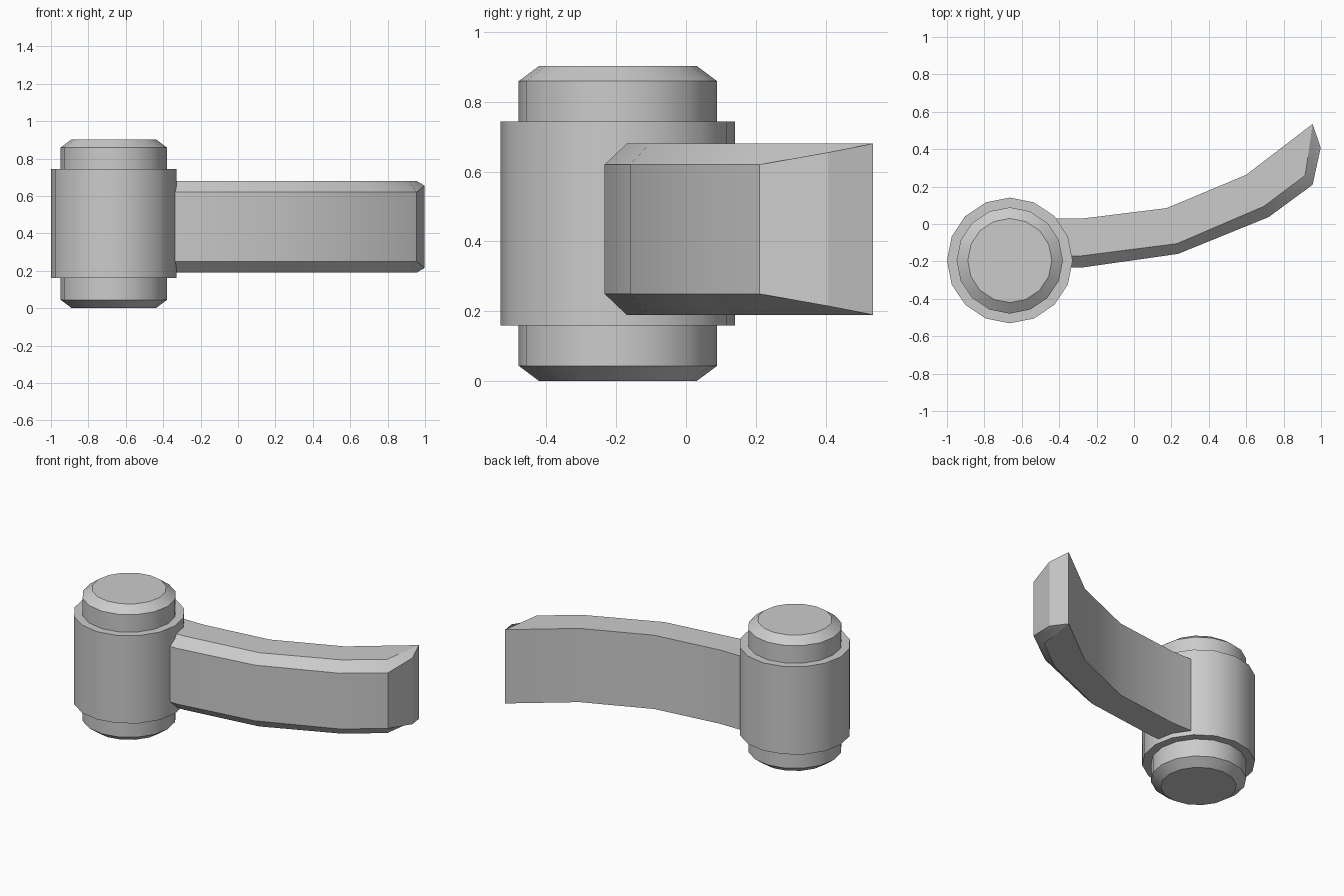
import bpy, bmesh, math

cube = bpy.data.objects.get("Cube")
if cube:
    bpy.data.objects.remove(cube, do_unlink=True)

metal = bpy.data.materials.new("light_grey_metal")
metal.use_nodes = True
GREY = (0.6, 0.6, 0.6, 1)
metal.diffuse_color = GREY
metal.node_tree.nodes["Principled BSDF"].inputs["Base Color"].default_value = GREY


def finish(name, bm, angle):
    bmesh.ops.recalc_face_normals(bm, faces=bm.faces)
    mesh = bpy.data.meshes.new(name)
    bm.to_mesh(mesh)
    bm.free()
    mesh.materials.append(metal)
    obj = bpy.data.objects.new(name, mesh)
    bpy.context.collection.objects.link(obj)
    bpy.ops.object.select_all(action="DESELECT")
    obj.select_set(True)
    bpy.context.view_layer.objects.active = obj
    bpy.ops.object.shade_smooth_by_angle(angle=math.radians(angle))
    return obj


def lathe(name, profile, sides=16):
    """Closed turned part from (radius, height) pairs around the hinge axis."""
    bm = bmesh.new()
    rings = []
    for r, z in profile:
        rings.append([bm.verts.new((-0.664 + r * math.cos(math.tau * i / sides),
                                    -0.195 + r * math.sin(math.tau * i / sides), z))
                      for i in range(sides)])
    for a, b in zip(rings, rings[1:]):
        for i in range(sides):
            j = (i + 1) % sides
            bm.faces.new((a[i], a[j], b[j], b[i]))
    bm.faces.new(rings[0])
    bm.faces.new(rings[-1])
    return finish(name, bm, 30)


# Hinge: outer sleeve and chamfered pin
lathe("hinge_sleeve", [(0.336, 0.16), (0.336, 0.743)])
lathe("hinge_pin", [(0.225, 0), (0.284, 0.044), (0.284, 0.859), (0.225, 0.903)])

# Curved lever: back edge, chamfer edge and front edge of each station
MID = 0.435
back = [(-0.5, 0.03), (-0.27, 0.03), (0.175, 0.085), (0.6, 0.263), (0.955, 0.535)]
ridge = [(-0.5, -0.17), (-0.28, -0.17), (0.23, -0.105), (0.695, 0.095), (0.915, 0.26)]
front = [(-0.5, -0.233), (-0.28, -0.233), (0.235, -0.16), (0.72, 0.037), (0.955, 0.21)]

bm = bmesh.new()


def row(points, half):
    return [bm.verts.new((x, y, MID + half)) for x, y in points]


rails = [row(back, 0.245), row(ridge, 0.245), row(front, 0.185),
         row(front, -0.185), row(ridge, -0.245), row(back, -0.245)]
for a, b in zip(rails, rails[1:] + rails[:1]):
    for i in range(len(a) - 1):
        bm.faces.new((a[i], a[i + 1], b[i + 1], b[i]))
bm.faces.new([r[0] for r in rails])

# Pointed tip
top, low = row([(0.998, 0.407)], 0.22)[0], row([(0.998, 0.407)], -0.22)[0]
ends = [r[-1] for r in rails]
bm.faces.new((ends[0], ends[1], ends[2], top))
bm.faces.new((ends[5], ends[4], ends[3], low))
bm.faces.new((ends[2], ends[3], low, top))
bm.faces.new((top, low, ends[5], ends[0]))
finish("lever_arm", bm, 30)
